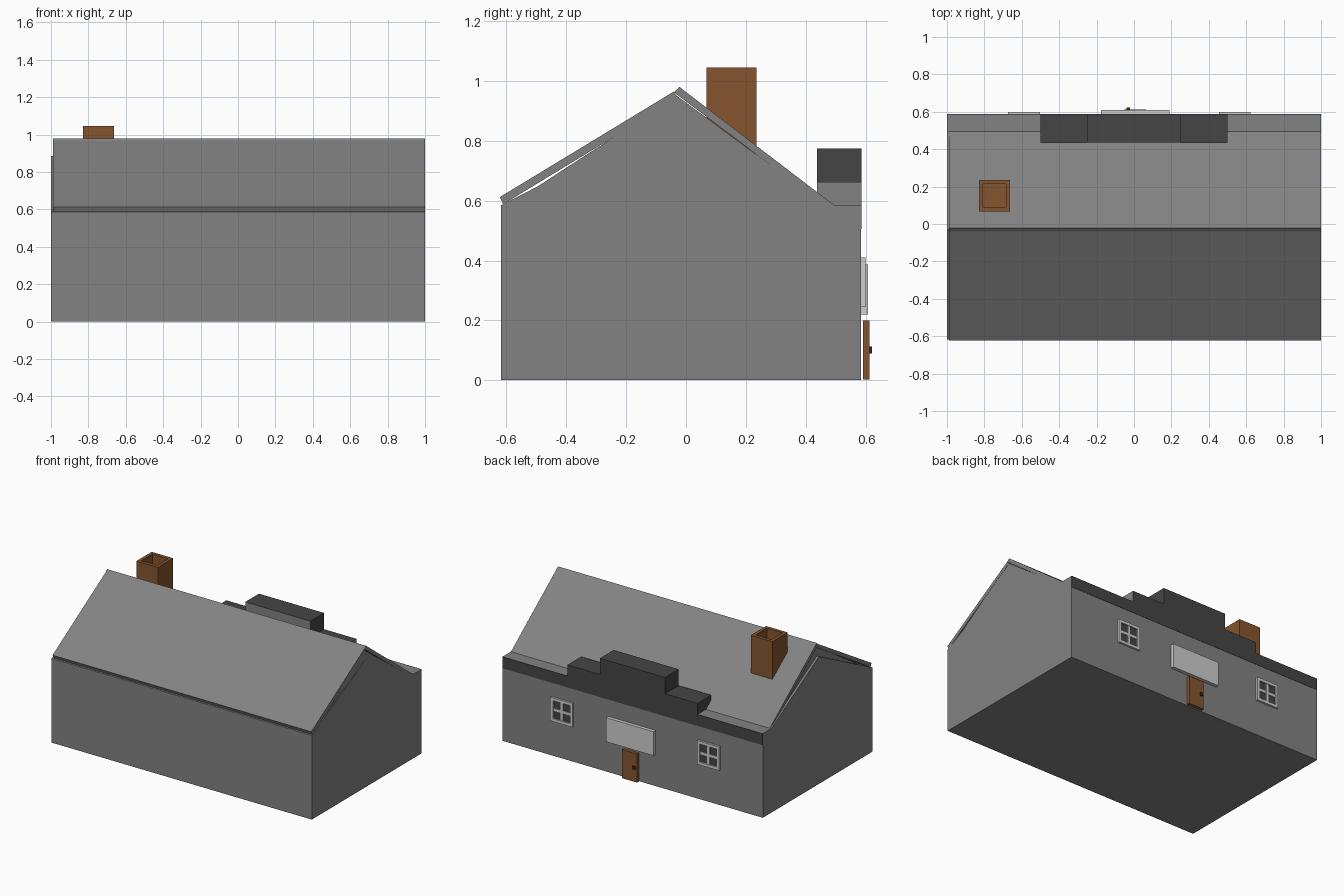
import bpy, bmesh

if "Cube" in bpy.data.objects:
    bpy.data.objects.remove(bpy.data.objects["Cube"])


def mat(name, rgb):
    m = bpy.data.materials.new(name)
    m.diffuse_color = (*rgb, 1)
    m.use_nodes = True
    m.node_tree.nodes["Principled BSDF"].inputs["Base Color"].default_value = m.diffuse_color
    return m


GREY = mat("stone_grey", (0.225, 0.225, 0.225))
DARK = mat("dark_grey", (0.06, 0.06, 0.06))
LIGHT = mat("light_grey", (0.62, 0.62, 0.62))
BROWN = mat("brown", (0.235, 0.09, 0.028))
KNOB = mat("dark_brown", (0.05, 0.022, 0.01))


def finish(bm, name, *mats):
    bmesh.ops.recalc_face_normals(bm, faces=bm.faces)
    me = bpy.data.meshes.new(name)
    bm.to_mesh(me)
    bm.free()
    for m in mats:
        me.materials.append(m)
    ob = bpy.data.objects.new(name, me)
    bpy.context.collection.objects.link(ob)
    return ob


def extrude_x(name, profile, x0, x1, *mats):
    """Extrude a (y, z) profile along x."""
    bm = bmesh.new()
    f = bm.faces.new([bm.verts.new((x0, y, z)) for y, z in profile])
    ext = bmesh.ops.extrude_face_region(bm, geom=[f])["geom"]
    bmesh.ops.translate(bm, vec=(x1 - x0, 0, 0),
                        verts=[v for v in ext if isinstance(v, bmesh.types.BMVert)])
    return finish(bm, name, *mats)


def box(name, x, y, z, *mats):
    return extrude_x(name, [(y[0], z[0]), (y[1], z[0]), (y[1], z[1]), (y[0], z[1])],
                     x[0], x[1], *mats)


# Walls with low gables, and the filling under the roof
extrude_x("walls", [(-.618, 0), (.585, 0), (.585, .585), (.49, .585),
                    (-.03, .885), (-.618, .585)], -1, 1, GREY)
extrude_x("gable_core", [(-.6, .58), (.47, .58), (-.03, .95)], -.985, .998, GREY)

# Roof slabs
extrude_x("front_roof", [(-.622, .612), (-.04, .965), (-.027, .943), (-.611, .588)],
          -.99, .999, GREY)
extrude_x("back_roof", [(-.022, .98), (.495, .585), (.46, .585), (-.04, .962)],
          -.99, .999, GREY)

# Dark band and stepped parapet along the back wall
box("parapet_band", (-1, 1), (.584, .587), (.505, .585), DARK)
for name, half, z in (("lower_step", .5, (.58, .662)), ("upper_step", .25, (.662, .775))):
    ob = box(name, (-half, half), (.437, .587), z, DARK, GREY)
    for p in ob.data.polygons:
        # faces turned to the roof are stone, as is the right end of the lower step
        if p.normal.y < -.5 or (name == "lower_step" and p.normal.x > .5):
            p.material_index = 1

# Chimney with a recessed flue
bm = bmesh.new()
bmesh.ops.create_cube(bm, size=1)
for v in bm.verts:
    v.co = (-.746 + v.co.x * .166, .152 + v.co.y * .168, .8225 + v.co.z * .445)
top = max(bm.faces, key=lambda f: f.calc_center_median().z)
bmesh.ops.inset_region(bm, faces=[top], thickness=.032)
ext = bmesh.ops.extrude_face_region(bm, geom=[top])["geom"]
bmesh.ops.translate(bm, vec=(0, 0, -.12),
                    verts=[v for v in ext if isinstance(v, bmesh.types.BMVert)])
bmesh.ops.delete(bm, geom=[top], context="FACES_ONLY") if top.is_valid else None
finish(bm, "chimney", BROWN)

# Blank sign board, door and knob
box("sign_board", (-.177, .19), (.584, .609), (.22, .387), LIGHT)
box("door", (-.053, .063), (.592, .613), (.002, .2), BROWN)
box("door_knob", (-.04, -.022), (.612, .622), (.09, .112), KNOB)

# Windows: dark pane, frame and cross bars
for side, cx in (("left", -.588), ("right", .539)):
    x0, x1, z0, z1, t = cx - .085, cx + .085, .245, .41, .02
    cz = (z0 + z1) / 2
    box(side + "_pane", (x0 + .005, x1 - .005), (.584, .589), (z0 + .005, z1 - .005), DARK)
    for i, x in enumerate((x0, x1 - t)):
        box(f"{side}_frame_post_{i}", (x, x + t), (.584, .599), (z0, z1), LIGHT)
    for i, z in enumerate((z0, z1 - t)):
        box(f"{side}_frame_rail_{i}", (x0 + t, x1 - t), (.584, .599), (z, z + t), LIGHT)
    box(side + "_cross_post", (cx - .009, cx + .009), (.584, .595), (z0 + t, z1 - t), LIGHT)
    box(side + "_cross_rail", (x0 + t, x1 - t), (.584, .594), (cz - .009, cz + .009), LIGHT)
